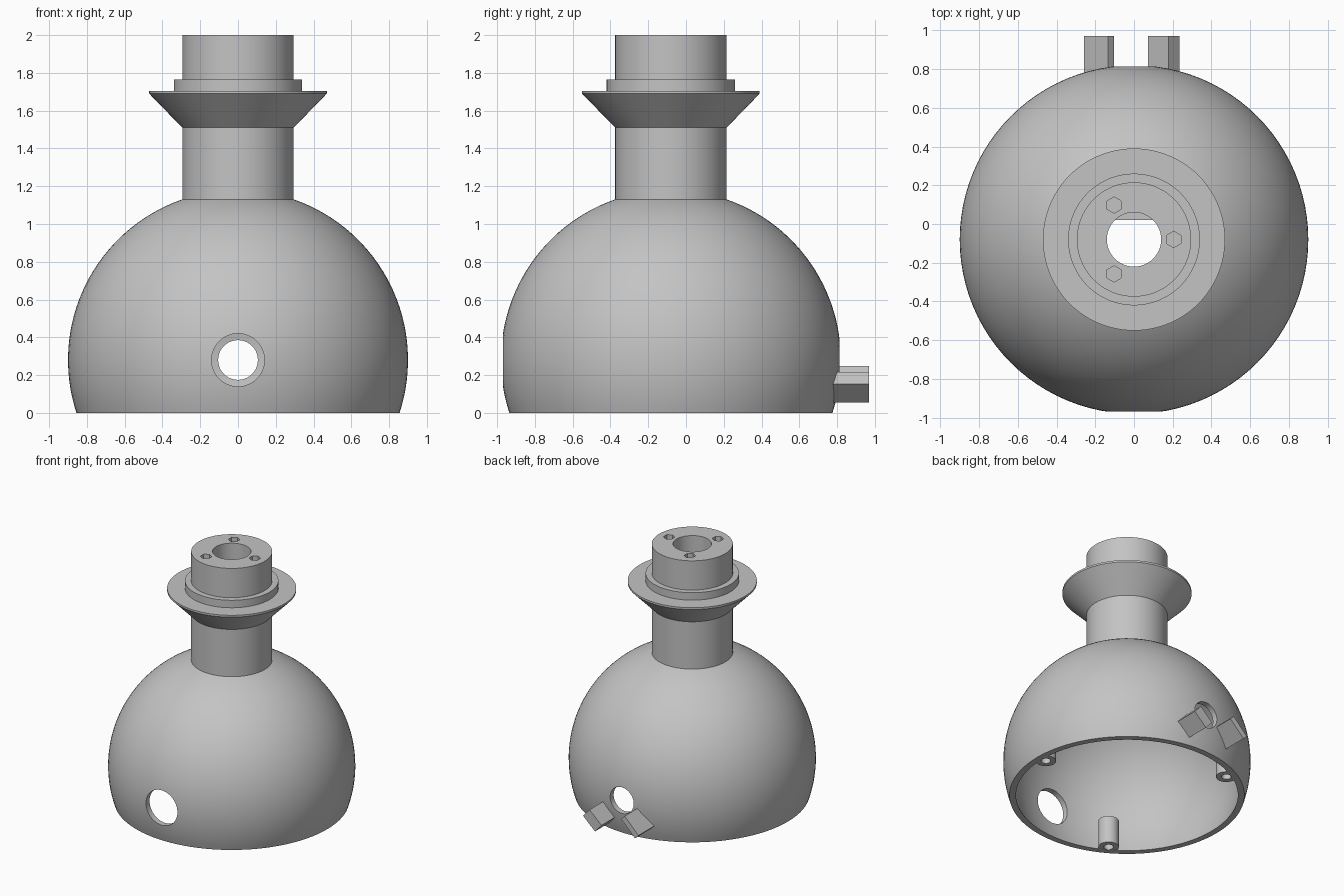
import bpy, bmesh, math
from mathutils import Matrix, Vector

if "Cube" in bpy.data.objects:
    bpy.data.objects.remove(bpy.data.objects["Cube"], do_unlink=True)

AXIS_Y = -0.08      # turning axis of the body
MID_Z = 0.28        # centre height of the dome
R_OUT, R_IN = 0.90, 0.855
BORE = 0.14

gray = bpy.data.materials.new("plain gray")
gray.use_nodes = True
gray.diffuse_color = (0.55, 0.55, 0.55, 1)
gray.node_tree.nodes["Principled BSDF"].inputs["Base Color"].default_value = (0.55, 0.55, 0.55, 1)


def make_object(name, bm):
    bmesh.ops.recalc_face_normals(bm, faces=bm.faces[:])
    mesh = bpy.data.meshes.new(name)
    bm.to_mesh(mesh)
    bm.free()
    mesh.materials.append(gray)
    obj = bpy.data.objects.new(name, mesh)
    bpy.context.collection.objects.link(obj)
    return obj


def smooth(obj):
    bpy.ops.object.select_all(action='DESELECT')
    obj.select_set(True)
    bpy.context.view_layer.objects.active = obj
    bpy.ops.object.shade_smooth_by_angle(angle=math.radians(30))


def lathe(name, profile, centre, steps):
    """Turn a closed (radius, height) outline around a vertical axis."""
    bm = bmesh.new()
    verts = [bm.verts.new((r, 0, z)) for r, z in profile]
    edges = [bm.edges.new((verts[i - 1], verts[i])) for i in range(len(verts))]
    bmesh.ops.spin(bm, geom=verts + edges, cent=(0, 0, 0), axis=(0, 0, 1),
                   angle=math.tau, steps=steps, use_merge=True)
    bmesh.ops.remove_doubles(bm, verts=bm.verts[:], dist=1e-5)
    bmesh.ops.translate(bm, verts=bm.verts[:], vec=centre)
    return make_object(name, bm)


def extrude_outline(name, outline, y0, y1):
    """Extrude an (x, z) outline along y."""
    bm = bmesh.new()
    face = bm.faces.new([bm.verts.new((x, y0, z)) for x, z in outline])
    moved = bmesh.ops.extrude_face_region(bm, geom=[face])["geom"]
    bmesh.ops.translate(bm, vec=(0, y1 - y0, 0),
                        verts=[v for v in moved if isinstance(v, bmesh.types.BMVert)])
    return make_object(name, bm)


def cut_cylinder(target, radius, depth, sides, matrix):
    """Drill a round hole and discard the cutter."""
    bm = bmesh.new()
    bmesh.ops.create_cone(bm, cap_ends=True, segments=sides, radius1=radius,
                          radius2=radius, depth=depth, matrix=matrix)
    cutter = make_object("hole_cutter", bm)
    cutter.hide_render = True
    mod = target.modifiers.new("hole", 'BOOLEAN')
    mod.operation, mod.solver, mod.object = 'DIFFERENCE', 'EXACT', cutter
    bpy.context.view_layer.objects.active = target
    bpy.ops.object.modifier_apply(modifier=mod.name)
    bpy.data.objects.remove(cutter, do_unlink=True)


def dome_arc(radius, r_top, count):
    """Points on the dome wall from the open base up to radius r_top."""
    a0 = math.asin(-MID_Z / radius)
    a1 = math.acos(r_top / radius)
    angles = [a0 + (a1 - a0) * i / count for i in range(count + 1)]
    return [(radius * math.cos(a), MID_Z + radius * math.sin(a)) for a in angles]


# Hollow dome with the stepped, flared neck
neck = [(0.295, 1.51), (0.47, 1.69), (0.47, 1.705), (0.34, 1.705),
        (0.34, 1.765), (0.295, 1.765), (0.295, 2.0), (BORE, 2.0)]
profile = dome_arc(R_OUT, 0.295, 32) + neck + dome_arc(R_IN, BORE, 32)[::-1]
body = lathe("body", profile, (0, AXIS_Y, 0), 96)

# Large front opening and smaller back opening
sideways = Matrix.Rotation(math.pi / 2, 4, 'X')
for radius, y in ((0.14, -0.9), (0.105, 0.78)):
    cut_cylinder(body, radius, 0.5, 48, Matrix.Translation((0, y, MID_Z)) @ sideways)

# Three screw holes in the top and three hollow posts inside the base
for i in range(3):
    out = Vector((math.cos(i * math.tau / 3), math.sin(i * math.tau / 3), 0))
    centre = Vector((0, AXIS_Y, 0)) + out * 0.205
    cut_cylinder(body, 0.042, 0.4, 6, Matrix.Translation(centre + Vector((0, 0, 2))))
    post = lathe("screw_post_%d" % (i + 1),
                 [(0.035, 0.002), (0.075, 0.002), (0.075, 0.22), (0, 0.22), (0, 0.18), (0.035, 0.18)],
                 Vector((0, AXIS_Y, 0)) + out * 0.77, 32)
    smooth(post)
smooth(body)

# Tilted lugs below the back opening
extrude_outline("left_back_lug", [(0.072, 0.119), (0.178, 0.217), (0.236, 0.153), (0.13, 0.055)], 0.76, 0.97)
extrude_outline("right_back_lug", [(-0.257, 0.126), (-0.134, 0.249), (-0.103, 0.217), (-0.226, 0.095)], 0.76, 0.97)

# Ledge across the back of the neck bore
extrude_outline("bore_ledge", [(-0.145, 1.15), (0.145, 1.15), (0.145, 1.2), (-0.145, 1.2)], 0.02, 0.12)
